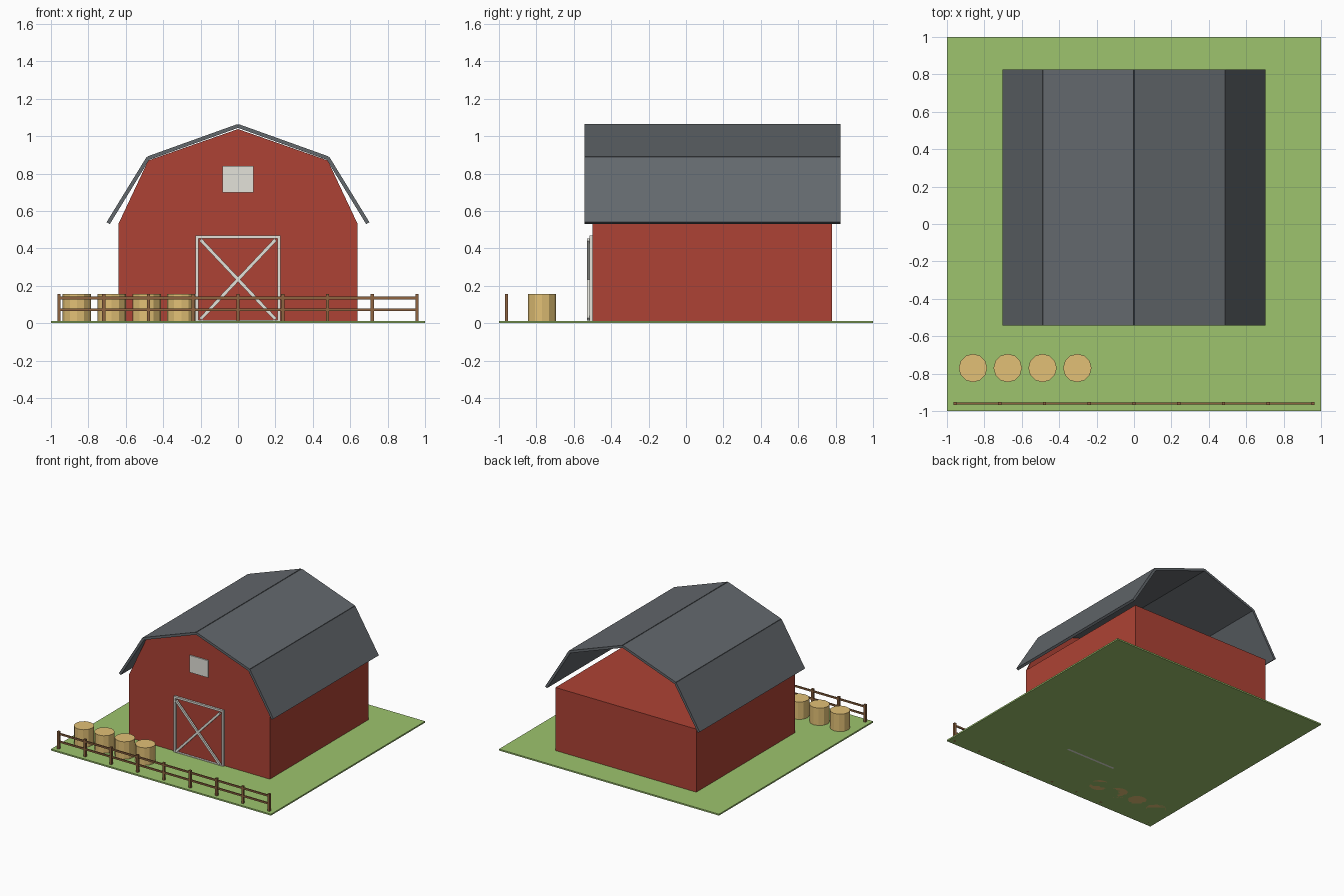
import bpy, bmesh, math
from mathutils import Matrix

if "Cube" in bpy.data.objects:
    bpy.data.objects.remove(bpy.data.objects["Cube"])


def material(name, rgb):
    m = bpy.data.materials.new(name)
    m.diffuse_color = (*rgb, 1)
    m.use_nodes = True
    m.node_tree.nodes["Principled BSDF"].inputs["Base Color"].default_value = m.diffuse_color
    return m


GRASS = material("grass green", (0.34, 0.55, 0.155))
RED = material("barn red", (0.42, 0.055, 0.035))
ROOF = material("slate grey", (0.125, 0.138, 0.152))
WHITE = material("trim white", (0.77, 0.76, 0.70))
WOOD = material("fence brown", (0.27, 0.125, 0.05))
HAY = material("hay yellow", (0.76, 0.53, 0.18))


def finish(name, bm, mat):
    bmesh.ops.recalc_face_normals(bm, faces=bm.faces[:])
    mesh = bpy.data.meshes.new(name)
    bm.to_mesh(mesh)
    bm.free()
    mesh.materials.append(mat)
    ob = bpy.data.objects.new(name, mesh)
    bpy.context.collection.objects.link(ob)
    return ob


def box(name, x, y, z, mat):
    """Box from three (low, high) ranges."""
    bm = bmesh.new()
    bmesh.ops.create_cube(bm, size=1)
    for v in bm.verts:
        for i, (lo, hi) in enumerate((x, y, z)):
            v.co[i] = lo if v.co[i] < 0 else hi
    return finish(name, bm, mat)


def beam(name, a, b, thick, y, mat):
    """Slanted board between two (x, z) points, spanning a y range."""
    dx, dz = b[0] - a[0], b[1] - a[1]
    bm = bmesh.new()
    bmesh.ops.create_cube(bm, size=1)
    size = Matrix.Diagonal((math.hypot(dx, dz), y[1] - y[0], thick, 1))
    turn = Matrix.Rotation(-math.atan2(dz, dx), 4, 'Y')
    move = Matrix.Translation(((a[0] + b[0]) / 2, sum(y) / 2, (a[1] + b[1]) / 2))
    bm.transform(move @ turn @ size)
    return finish(name, bm, mat)


# Ground
box("ground", (-1, 1), (-1, 1), (0, 0.012), GRASS)

# Barn body, open under the roof at the back
box("barn_walls", (-0.64, 0.64), (-0.5, 0.78), (0.005, 0.53), RED)

# Front gable
bm = bmesh.new()
profile = [(-0.64, 0.53), (0.64, 0.53), (0.48, 0.87), (0, 1.038), (-0.48, 0.87)]
face = bm.faces.new([bm.verts.new((x, -0.5, z)) for x, z in profile])
ext = bmesh.ops.extrude_face_region(bm, geom=[face])
bmesh.ops.translate(bm, vec=(0, 0.01, 0),
                    verts=[g for g in ext["geom"] if isinstance(g, bmesh.types.BMVert)])
finish("front_gable", bm, RED)

# Gambrel roof, door posts and braces, mirrored left and right
for side, s in (("left", -1), ("right", 1)):
    span = (-0.543, 0.825)
    beam(f"upper_roof_{side}", (0, 1.055), (s * 0.482, 0.882), 0.02, span, ROOF)
    beam(f"lower_roof_{side}", (s * 0.48, 0.884), (s * 0.694, 0.535), 0.02, span, ROOF)
    beam(f"door_post_{side}", (s * 0.218, 0), (s * 0.218, 0.47), 0.016,
         (-0.516, -0.498), WHITE)
    beam(f"door_brace_{side}", (s * 0.2, 0.022), (-s * 0.2, 0.446), 0.018,
         (-0.528, -0.513), WHITE)

# Door rails and loft window
box("door_top_rail", (-0.226, 0.226), (-0.516, -0.498), (0.454, 0.47), WHITE)
box("door_bottom_rail", (-0.226, 0.226), (-0.516, -0.498), (0, 0.016), WHITE)
box("loft_window", (-0.084, 0.084), (-0.509, -0.499), (0.70, 0.84), WHITE)

# Hay bales
for i in range(4):
    bm = bmesh.new()
    bmesh.ops.create_cone(bm, cap_ends=True, segments=12, radius1=0.076,
                          radius2=0.076, depth=0.155)
    bm.transform(Matrix.Translation((-0.861 + i * 0.186, -0.77, 0.0775)))
    finish(f"hay_bale_{i + 1}", bm, HAY)

# Fence
for i in range(9):
    x = -0.957 + i * 0.23925
    box(f"fence_post_{i + 1}", (x - 0.009, x + 0.009), (-0.969, -0.951), (0, 0.155), WOOD)
for name, z in (("lower", 0.072), ("upper", 0.135)):
    box(f"fence_rail_{name}", (-0.957, 0.957), (-0.965, -0.955),
        (z - 0.007, z + 0.007), WOOD)
